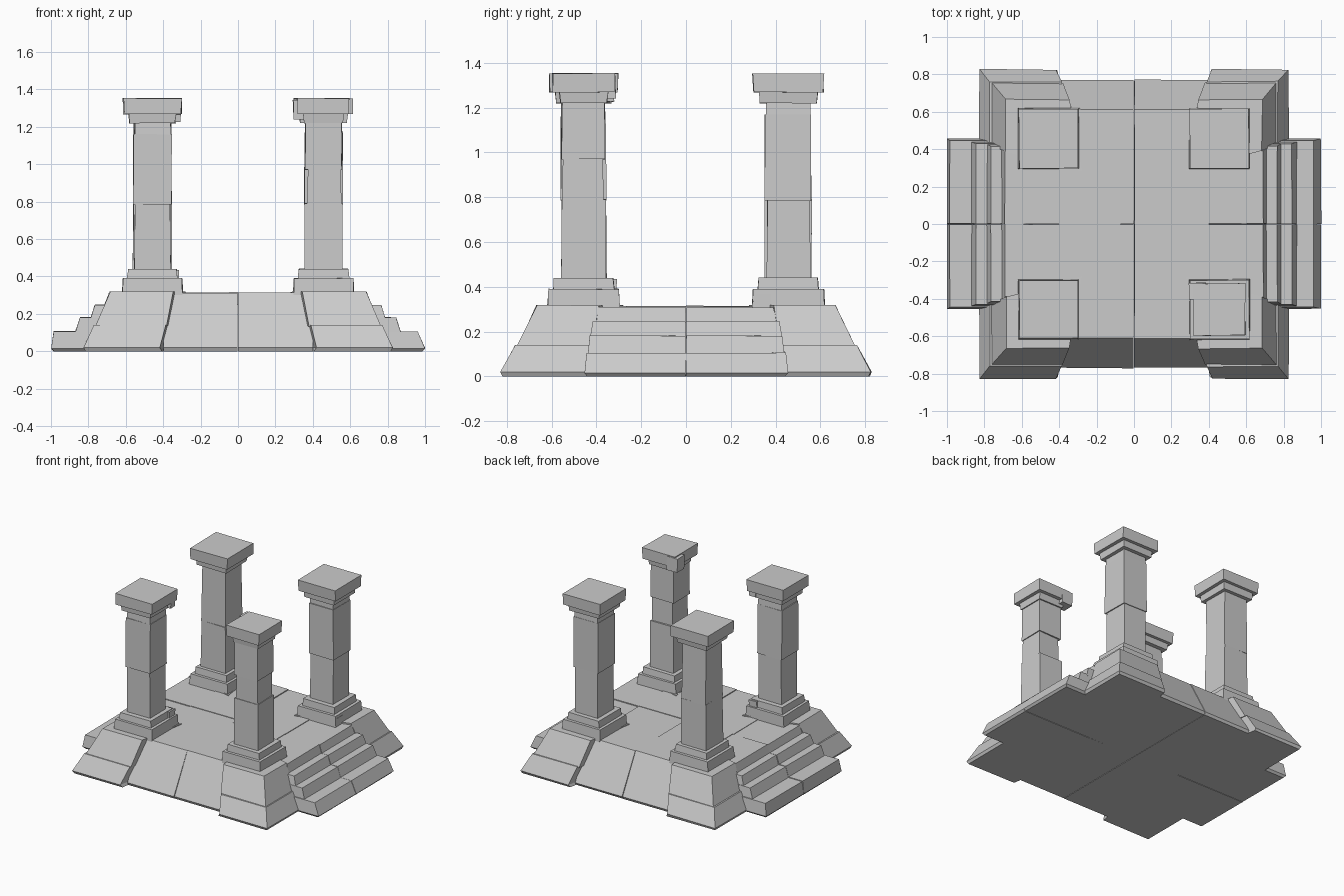
import bpy, bmesh, random
from mathutils import Vector

if "Cube" in bpy.data.objects:
    bpy.data.objects.remove(bpy.data.objects["Cube"])

rng = random.Random(7)


def loft(name, rings, sx=1, sy=1, jitter=0.004):
    """Solid through stacked rings of (x, y, z) points, mirrored by sx/sy, slightly weathered."""
    bm = bmesh.new()
    loops = []
    for ring in rings:
        loop = []
        for x, y, z in ring:
            j = [rng.uniform(-jitter, jitter) for _ in range(3)]
            # keep floor contact and the overall footprint clean
            loop.append(bm.verts.new((sx * (x + j[0]), sy * (y + j[1]), z if z <= 0.03 else z + j[2] * 0.6)))
        loops.append(loop)
    n = len(loops[0])
    for a, b in zip(loops, loops[1:]):
        for i in range(n):
            bm.faces.new((a[i], a[(i + 1) % n], b[(i + 1) % n], b[i]))
    bm.faces.new(loops[0][::-1])
    bm.faces.new(loops[-1])
    bmesh.ops.recalc_face_normals(bm, faces=bm.faces)
    me = bpy.data.meshes.new(name)
    bm.to_mesh(me)
    bm.free()
    ob = bpy.data.objects.new(name, me)
    bpy.context.collection.objects.link(ob)
    return ob


def rect(cx, cy, hx, hy, z):
    return [(cx - hx, cy - hy, z), (cx + hx, cy - hy, z), (cx + hx, cy + hy, z), (cx - hx, cy + hy, z)]


def block(name, cx, cy, h, z0, z1, taper=0.0, sx=1, sy=1):
    return loft(name, [rect(cx, cy, h, h, z0), rect(cx, cy, h - taper, h - taper, z1)], sx, sy, 0.003)


def slice_ring(lo, hi, t, z, inset=0.0):
    """Ring part way between a bottom and a top outline, pulled in from the outer sides."""
    out = []
    for a, b in zip(lo, hi):
        p = Vector(a).lerp(Vector(b), t)
        out.append((p.x - inset, p.y - inset, z))
    return out


# shaft drums per corner: (bottom z, top z, half width, x shift, y shift)
shafts = {
    (-1, -1): [(0.43, 0.79, 0.096, 0.0, 0.0), (0.785, 1.16, 0.103, 0.0, 0.0), (1.155, 1.24, 0.097, 0.0, 0.0)],
    (1, -1): [(0.43, 0.79, 0.101, 0.0, 0.0), (0.785, 0.975, 0.090, 0.004, 0.004), (0.97, 1.24, 0.097, 0.0, 0.003)],
    (-1, 1): [(0.43, 0.79, 0.105, 0.0, 0.0), (0.785, 1.24, 0.101, 0.0, 0.0)],
    (1, 1): [(0.43, 0.79, 0.097, 0.0, 0.0), (0.785, 1.17, 0.104, 0.0, -0.003), (1.165, 1.24, 0.099, 0.0, 0.0)],
}
cap_half = {(-1, -1): 0.157, (1, -1): 0.14, (-1, 1): 0.16, (1, 1): 0.16}
C = 0.457

for (sx, sy), drums in shafts.items():
    tag = ("front" if sy < 0 else "back") + ("_left" if sx < 0 else "_right")

    # sloped corner block in two courses
    lo = [(0.42, 0.83), (0.83, 0.83), (0.83, 0.455), (0.34, 0.34)]
    hi = [(0.345, 0.665), (0.685, 0.665), (0.685, 0.39), (0.28, 0.28)]
    lo = [(x, y, 0) for x, y in lo]
    hi = [(x, y, 0) for x, y in hi]
    loft(f"corner_lower_{tag}", [slice_ring(lo, hi, 0, 0.0, 0.012), slice_ring(lo, hi, 0.02, 0.02),
                                 slice_ring(lo, hi, 0.42, 0.14)], sx, sy, 0.003)
    loft(f"corner_upper_{tag}", [slice_ring(lo, hi, 0.42, 0.135, 0.007), slice_ring(lo, hi, 1, 0.318)], sx, sy, 0.003)

    # sloped wall between corners, floor above it
    dz = 0.004 if sx * sy < 0 else 0.0
    g = 0.002
    wall = [(0, 0), (0.76, 0), (0.77, 0.02), (0.612, 0.311 + dz), (0, 0.311 + dz)]
    loft(f"wall_{tag}", [[(g, y, z) for y, z in wall], [(0.40, y, z) for y, z in wall]], sx, sy, 0.002)

    # stair flight on each side, narrowing upward
    steps = [(1.0, 0.96, 0.0, 0.105, 0.455, 0.445), (0.875, 0.845, 0.09, 0.182, 0.44, 0.43),
             (0.79, 0.765, 0.17, 0.248, 0.43, 0.415), (0.71, 0.69, 0.24, 0.307 + dz, 0.41, 0.39)]
    if sx < 0:
        steps[0] = (1.0, 0.985, 0.0, 0.107, 0.455, 0.445)
    for k, (x0, x1, z0, z1, y0, y1) in enumerate(steps):
        def outline(x, y, z):
            return [(0.02, g, z), (x, g, z), (x, y, z), (0.02, y, z)]
        rings = [outline(x0, y0, z0), outline(x1, y1, z1)]
        if k == 0:
            rings = [outline(0.985, 0.44, 0.0), outline(x0, y0, 0.015), outline(x1, y1, z1)]
        loft(f"step_{k + 1}_{tag}", rings, sx, sy, 0.002)

    # column: plinth, drums, two-tier capital
    block(f"plinth_{tag}", C, C, 0.162, 0.30, 0.39, 0.004, sx, sy)
    block(f"plinth_top_{tag}", C, C, 0.137, 0.38, 0.44, 0.006, sx, sy)
    for k, (z0, z1, h, ox, oy) in enumerate(drums):
        block(f"shaft_{k + 1}_{tag}", C + ox, C + oy, h, z0, z1, 0.002, sx, sy)
    h = cap_half[(sx, sy)]
    block(f"capital_neck_{tag}", C, C, h - 0.035, 1.22, 1.28, -0.006, sx, sy)
    block(f"capital_{tag}", C, C, h - 0.004, 1.268, 1.353, -0.003, sx, sy)

# broken-edge slabs clinging to the stonework
block("capital_chip_left", -0.335, -0.35, 0.028, 1.225, 1.285)
block("capital_chip_right", 0.34, -0.36, 0.045, 1.24, 1.345)
block("plinth_chip_left", -0.35, -0.345, 0.034, 0.37, 0.435)
block("plinth_chip_right", 0.58, 0.34, 0.04, 0.31, 0.37)
